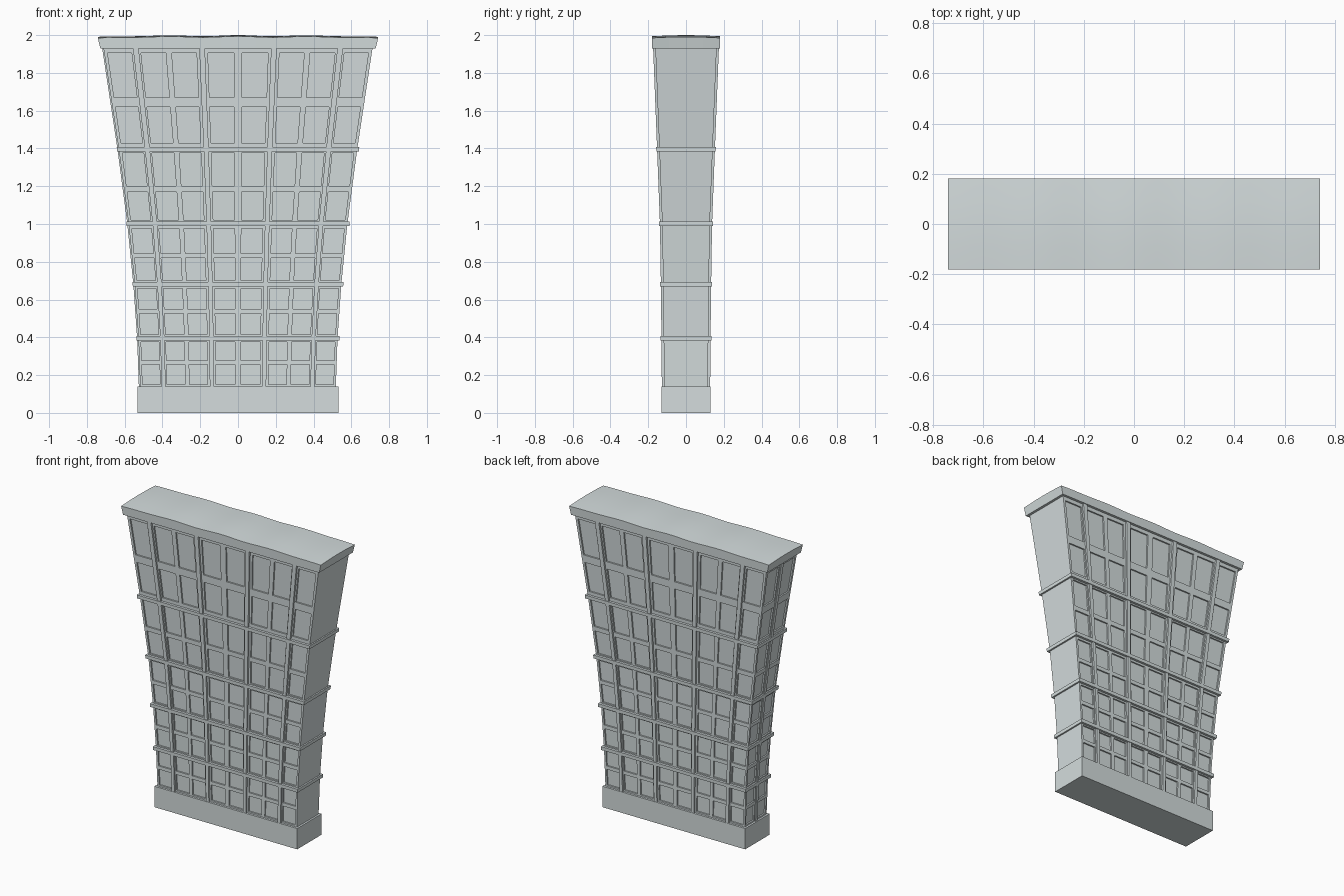
import bpy, bmesh, math

if "Cube" in bpy.data.objects:
    bpy.data.objects.remove(bpy.data.objects["Cube"])

stone = bpy.data.materials.new("pale grey stone")
stone.diffuse_color = (0.66, 0.72, 0.725, 1)
stone.use_nodes = True
stone.node_tree.nodes["Principled BSDF"].inputs["Base Color"].default_value = stone.diffuse_color

# Flared profile: height, half width, half depth
PROFILE = [(0.14, 0.518, 0.116), (0.395, 0.527, 0.118), (0.68, 0.547, 0.121),
           (1.0, 0.579, 0.126), (1.395, 0.631, 0.141), (1.93, 0.712, 0.162)]
# Two window rows in each storey
ROWS = [(0.15, 0.255, 0.278, 0.376), (0.415, 0.525, 0.55, 0.658),
        (0.70, 0.82, 0.845, 0.975), (1.02, 1.17, 1.20, 1.375),
        (1.43, 1.62, 1.67, 1.905)]
# Window edges across each wall, as fractions of its half width
FRONT_COLS = [-.975, -.795, -.725, -.54, -.495, -.31, -.225, -.03,
              .03, .225, .31, .495, .54, .725, .795, .975]
SIDE_COLS = [-.89, -.15, .15, .89]
RECESS, RELIEF = 0.010, 0.012


def size(z):
    for a, b in zip(PROFILE, PROFILE[1:]):
        if z <= b[0] + 1e-6:
            t = (z - a[0]) / (b[0] - a[0])
            return a[1] + (b[1] - a[1]) * t, a[2] + (b[2] - a[2]) * t


def point(side, u, z, off=0.0):
    w, d = size(z)
    if side == "front":
        return (u * w, -d - off, z)
    if side == "back":
        return (-u * w, d + off, z)
    if side == "left":
        return (-w - off, -u * d, z)
    return (w + off, u * d, z)


def finish(bm, name):
    bmesh.ops.remove_doubles(bm, verts=bm.verts, dist=1e-5)
    bmesh.ops.recalc_face_normals(bm, faces=bm.faces)
    me = bpy.data.meshes.new(name)
    bm.to_mesh(me)
    bm.free()
    me.materials.append(stone)
    ob = bpy.data.objects.new(name, me)
    bpy.context.collection.objects.link(ob)
    return ob


def face(bm, pts):
    bm.faces.new([bm.verts.new(p) for p in pts])


def block(bm, bottom, top):
    lo = [bm.verts.new(p) for p in bottom]
    hi = [bm.verts.new(p) for p in top]
    bm.faces.new(lo[::-1])
    bm.faces.new(hi)
    for i in range(4):
        j = (i + 1) % 4
        bm.faces.new((lo[i], lo[j], hi[j], hi[i]))


def rect(w, d, z):
    return [(-w, -d, z), (w, -d, z), (w, d, z), (-w, d, z)]


# Walls with recessed windows; the right wall is plain
walls = bmesh.new()
for side, cols in (("front", FRONT_COLS), ("back", FRONT_COLS),
                   ("left", SIDE_COLS), ("right", [])):
    us = [-1] + cols + [1]
    for k, rows in enumerate(ROWS):
        zs = [PROFILE[k][0], *rows, PROFILE[k + 1][0]]
        for i in range(len(us) - 1):
            for j in range(len(zs) - 1):
                cell = [(us[i], zs[j]), (us[i + 1], zs[j]),
                        (us[i + 1], zs[j + 1]), (us[i], zs[j + 1])]
                outer = [point(side, u, z) for u, z in cell]
                if i % 2 and j % 2:
                    inner = [point(side, u, z, -RECESS) for u, z in cell]
                    face(walls, inner)
                    for a in range(4):
                        b = (a + 1) % 4
                        face(walls, [outer[a], outer[b], inner[b], inner[a]])
                else:
                    face(walls, outer)
finish(walls, "windowed_walls")

# Raised vertical ribs between the bays
ribs = bmesh.new()
for side, centres, half, relief in (("front", (-.76, -.267, .267, .76), .021, RELIEF),
                                    ("back", (-.76, -.267, .267, .76), .021, RELIEF),
                                    ("left", (0,), .088, .007)):
    for c in centres:
        for k in range(5):
            ends = [[point(side, c + s * half, z, o) for s, o in
                     ((-1, relief), (1, relief), (1, -.01), (-1, -.01))]
                    for z in (PROFILE[k][0], PROFILE[k + 1][0])]
            block(ribs, *ends)
finish(ribs, "vertical_ribs")

# Ledges between storeys
ledges = bmesh.new()
for z, w, d in PROFILE[1:5]:
    block(ledges, rect(w + .010, d + .016, z - .011), rect(w + .011, d + .017, z + .012))
finish(ledges, "storey_ledges")

# Plinth
plinth = bmesh.new()
block(plinth, rect(.531, .13, 0), rect(.531, .13, .14))
finish(plinth, "plinth")

# Cap with a gently rippled top
cap = bmesh.new()
N, M = 32, 4


def cap_top(i, j):
    u, v = -1 + 2 * i / N, -1 + 2 * j / M
    z = 1.985 + .006 * (1 - u ** 4) + .003 * math.cos(u * math.pi * 4) * (1 - u * u) + .006 * (1 - v * v)
    return (u * .742, v * .181, z)


def cap_low(i, j):
    return ((-1 + 2 * i / N) * .729, (-1 + 2 * j / M) * .179, 1.93)


for i in range(N):
    for j in range(M):
        for f in (cap_top, cap_low):
            face(cap, [f(i, j), f(i + 1, j), f(i + 1, j + 1), f(i, j + 1)])
    for j in (0, M):
        face(cap, [cap_low(i, j), cap_low(i + 1, j), cap_top(i + 1, j), cap_top(i, j)])
for j in range(M):
    for i in (0, N):
        face(cap, [cap_low(i, j), cap_low(i, j + 1), cap_top(i, j + 1), cap_top(i, j)])
cap_ob = finish(cap, "cap")
for p in cap_ob.data.polygons:
    p.use_smooth = p.normal.z > 0.8
